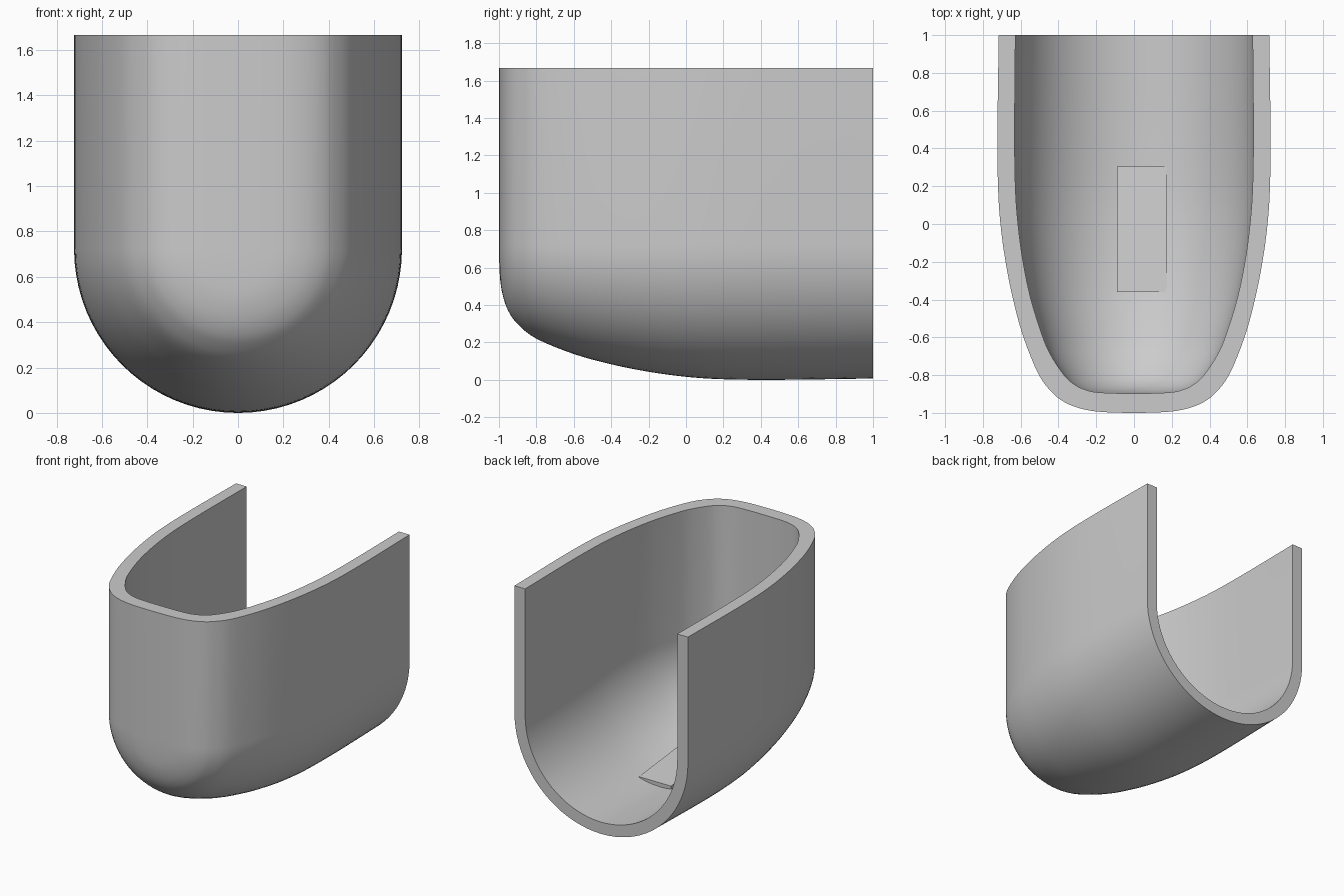
import bpy, bmesh, math
from mathutils import Vector

cube = bpy.data.objects.get("Cube")
if cube:
    bpy.data.objects.remove(cube, do_unlink=True)

TOP, AXIS = 1.667, 0.723
ARC, STEPS = 40, 4

grey = bpy.data.materials.new("plain grey")
grey.use_nodes = True
colour = (0.6, 0.6, 0.6, 1)
grey.diffuse_color = colour
grey.node_tree.nodes["Principled BSDF"].inputs["Base Color"].default_value = colour


def finish(bm, name, smooth):
    bmesh.ops.remove_doubles(bm, verts=bm.verts, dist=1e-5)
    bmesh.ops.recalc_face_normals(bm, faces=bm.faces)
    mesh = bpy.data.meshes.new(name)
    bm.to_mesh(mesh)
    bm.free()
    mesh.materials.append(grey)
    obj = bpy.data.objects.new(name, mesh)
    bpy.context.collection.objects.link(obj)
    if smooth:
        bpy.ops.object.select_all(action="DESELECT")
        bpy.context.view_layer.objects.active = obj
        obj.select_set(True)
        bpy.ops.object.shade_smooth_by_angle(angle=math.radians(35))
    return obj


def smooth_path(points):
    """Curve through (y, half width) points, level at the nose."""
    p = [Vector(q) for q in points]
    p = [Vector((p[1].x, -p[1].y))] + p + [2 * p[-1] - p[-2]]
    path = []
    for a, b, c, d in zip(p, p[1:], p[2:], p[3:]):
        for i in range(STEPS):
            t = i / STEPS
            path.append(b + (c - a) * t / 2
                        + (2 * a - 5 * b + 4 * c - d) * t * t / 2
                        + (3 * b - a - 3 * c + d) * t ** 3 / 2)
    return path + [p[-2]]


def skin(bm, points):
    """U-shaped sections lofted along y; returns the vertex grid."""
    rows = []
    for y, r in smooth_path(points):
        arc = [math.pi * i / ARC for i in range(ARC + 1)]
        section = [(-r * math.cos(a), y, AXIS - r * math.sin(a)) for a in arc]
        section = [(-r, y, TOP)] + section + [(r, y, TOP)]
        rows.append([bm.verts.new(co) for co in section])
    for a, b in zip(rows, rows[1:]):
        bridge(bm, a, b)
    return rows


def bridge(bm, a, b):
    for i in range(len(a) - 1):
        bm.faces.new((a[i], a[i + 1], b[i + 1], b[i]))


# Hull shell: outer and inner skins joined along the top rim and the open back
outer_line = [(-1, 0), (-.995, .17), (-.98, .27), (-.95, .355), (-.9, .425),
              (-.8, .503), (-.6, .585), (-.4, .64), (-.2, .68), (0, .707),
              (.2, .72), (.5, .723), (1, .716)]
inner_line = [(-.897, 0), (-.893, .17), (-.88, .25), (-.85, .315), (-.8, .37),
              (-.7, .437), (-.6, .482), (-.4, .545), (-.2, .587), (0, .614),
              (.2, .628), (.5, .632), (1, .628)]
bm = bmesh.new()
outer, inner = skin(bm, outer_line), skin(bm, inner_line)
bridge(bm, outer[-1], inner[-1])
for side in (0, -1):
    bridge(bm, [row[side] for row in outer], [row[side] for row in inner])
# Collapse the zero-width nose strips
bmesh.ops.dissolve_degenerate(bm, dist=1e-6, edges=bm.edges)
finish(bm, "hull_shell", True)

# Floor plate: sloping block half sunk into the inside floor
bm = bmesh.new()
bmesh.ops.create_cube(bm, size=1)
for v in bm.verts:
    front, upper = v.co.y < 0, v.co.z > 0
    v.co.x = 0.175 if v.co.x > 0 else -0.09
    v.co.y = -0.36 if front else 0.305
    v.co.z = (0.193 if front else 0.122) - (0 if upper else 0.06)
finish(bm, "floor_plate", False)
